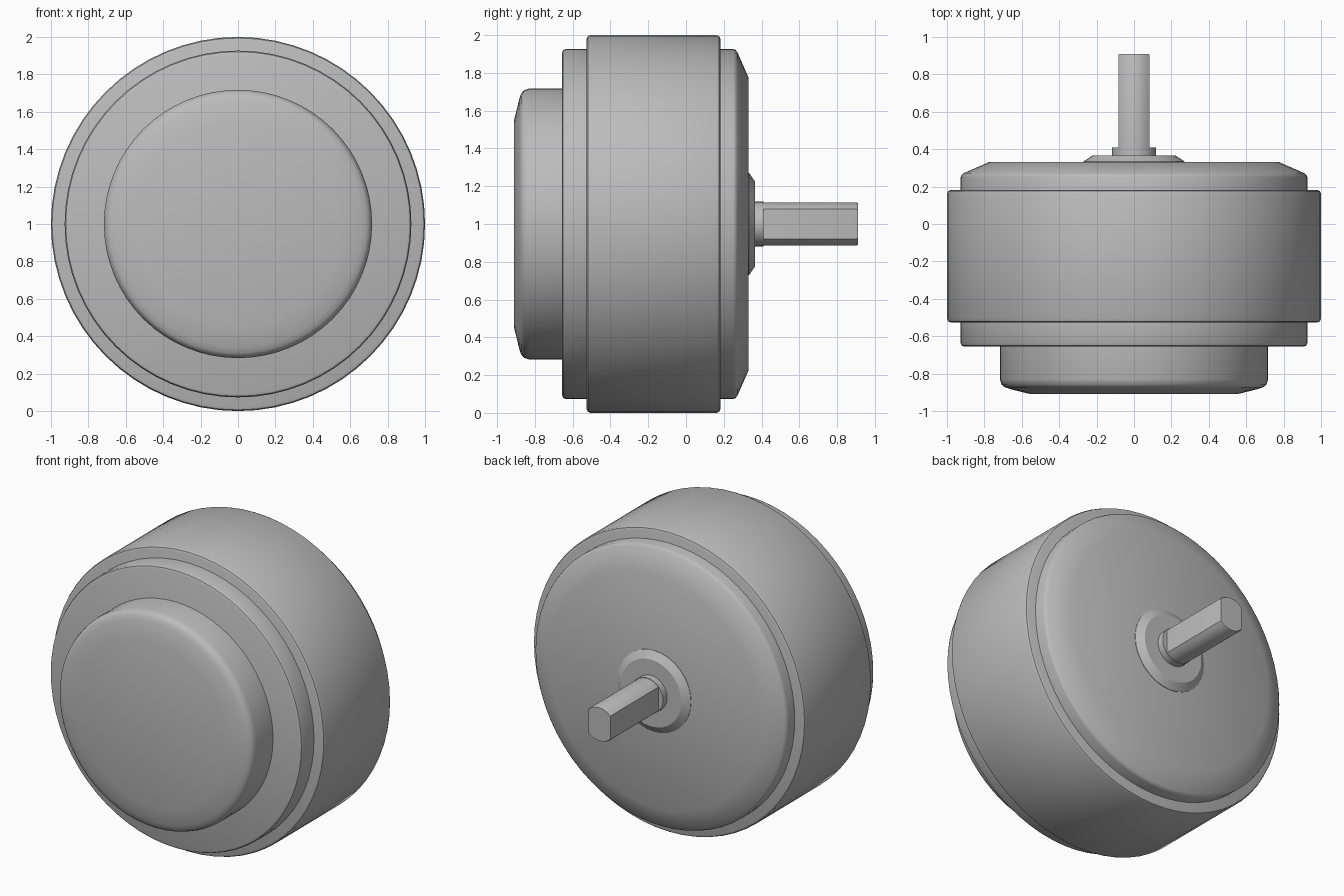
import bpy, bmesh, math

cube = bpy.data.objects.get("Cube")
if cube:
    bpy.data.objects.remove(cube, do_unlink=True)

grey = bpy.data.materials.new("motor grey")
grey.use_nodes = True
colour = (0.5, 0.5, 0.5, 1)
grey.diffuse_color = colour
grey.node_tree.nodes["Principled BSDF"].inputs["Base Color"].default_value = colour


def finish(name, bm, angle):
    """Turn a bmesh into a smooth-shaded object on the motor axis."""
    bmesh.ops.recalc_face_normals(bm, faces=bm.faces)
    mesh = bpy.data.meshes.new(name)
    bm.to_mesh(mesh)
    bm.free()
    mesh.materials.append(grey)
    obj = bpy.data.objects.new(name, mesh)
    obj.location.z = 1
    bpy.context.collection.objects.link(obj)
    bpy.ops.object.select_all(action="DESELECT")
    obj.select_set(True)
    bpy.context.view_layer.objects.active = obj
    bpy.ops.object.shade_smooth_by_angle(angle=math.radians(angle))
    return obj


def turned(name, profile, sides, angle=40):
    """Lathe a closed solid from (radius, y) points around the y axis."""
    bm = bmesh.new()
    rings = []
    for r, y in profile:
        rings.append([bm.verts.new((r * math.cos(2 * math.pi * i / sides), y,
                                    r * math.sin(2 * math.pi * i / sides)))
                      for i in range(sides)])
    for a, b in zip(rings, rings[1:]):
        for i in range(sides):
            j = (i + 1) % sides
            bm.faces.new((a[i], a[j], b[j], b[i]))
    bm.faces.new(rings[0])
    bm.faces.new(rings[-1])
    return finish(name, bm, angle)


def rounded(r, front, back, b):
    """Profile of a disc with softened rims."""
    k = b * 0.3
    return [(r - b, front), (r - k, front + k), (r, front + b),
            (r, back - b), (r - k, back - k), (r - b, back)]


# Housing
turned("barrel", rounded(1.0, -0.526, 0.182, 0.02), 64)
turned("front_plate", rounded(0.927, -0.656, -0.4, 0.02), 64)
turned("front_cap", [(0.55, -0.91), (0.66, -0.883), (0.69, -0.873), (0.707, -0.86),
                     (0.717, -0.83), (0.717, -0.6)], 64)
turned("back_plate", [(0.927, 0.1), (0.927, 0.25), (0.922, 0.262), (0.91, 0.272),
                      (0.775, 0.331)], 64)

# Output shaft
turned("bearing_boss", [(0.27, 0.3), (0.27, 0.334), (0.222, 0.366)], 32, 30)
turned("shaft_collar", [(0.118, 0.34), (0.118, 0.41)], 32)

# Shaft rod with a flat on each side
bm = bmesh.new()
radius, flat, tip = 0.115, 0.084, 0.01
half = math.acos(flat / radius)
arc = [half + (math.pi - 2 * half) * i / 8 for i in range(9)]
outline = [(radius * math.cos(t), s * radius * math.sin(t))
           for s, side in ((1, arc), (-1, arc[::-1])) for t in side]
rings = [[bm.verts.new((x * k, y, z * k)) for x, z in outline]
         for k, y in ((1, 0.38), (1, 0.91 - tip), (0.96, 0.91))]
n = len(outline)
for a, b in zip(rings, rings[1:]):
    for i in range(n):
        bm.faces.new((a[i], a[(i + 1) % n], b[(i + 1) % n], b[i]))
bm.faces.new(rings[0])
bm.faces.new(rings[-1])
finish("shaft", bm, 30)
